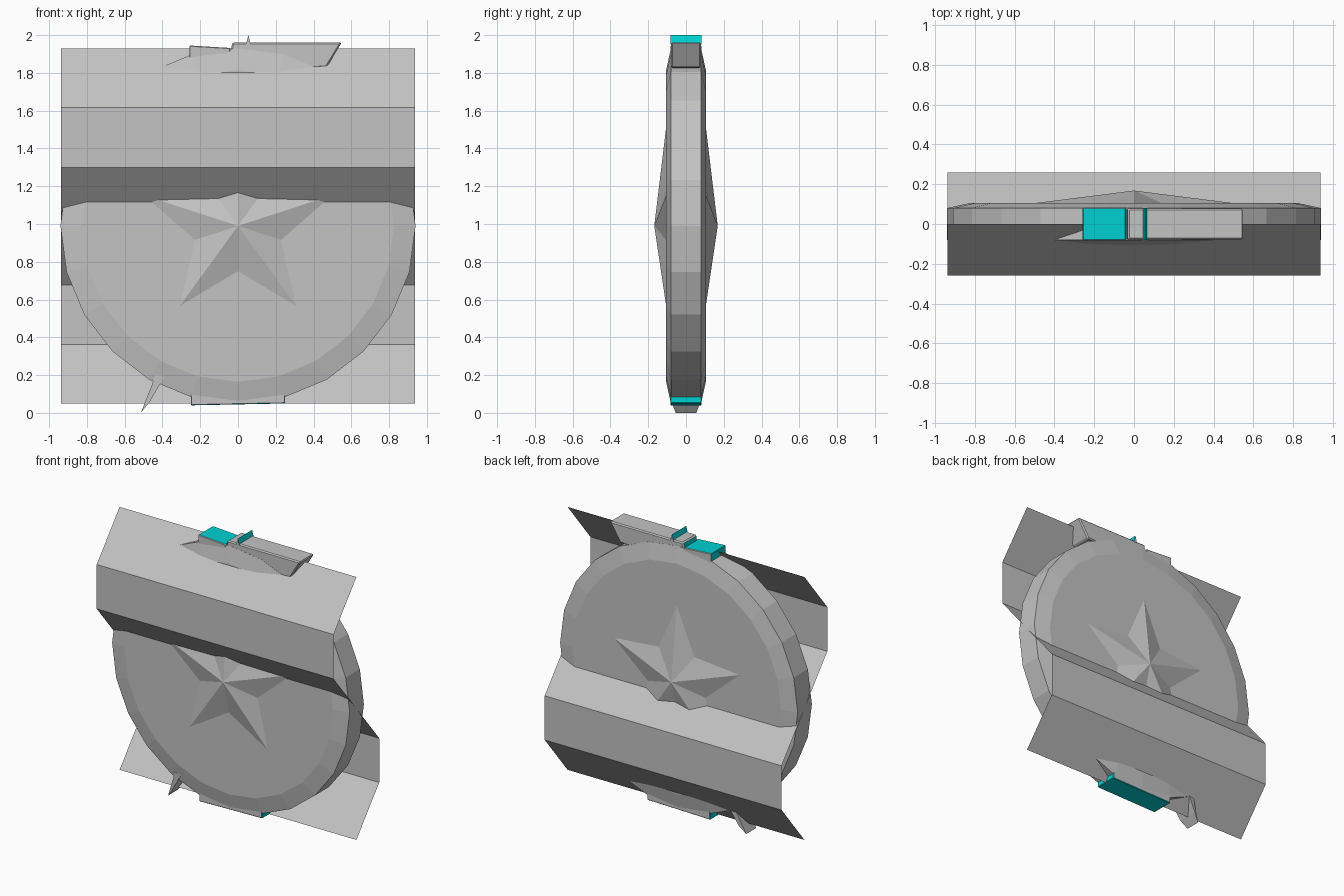
import bpy, bmesh, math

if "Cube" in bpy.data.objects:
    bpy.data.objects.remove(bpy.data.objects["Cube"])

CZ = 0.99  # height of the disc centre


def material(name, rgb):
    m = bpy.data.materials.new(name)
    m.diffuse_color = (*rgb, 1.0)
    m.use_nodes = True
    m.node_tree.nodes["Principled BSDF"].inputs["Base Color"].default_value = m.diffuse_color
    return m


GREY = material("grey", (0.55, 0.55, 0.55))
TEAL = material("teal", (0.0, 0.64, 0.65))


def finish(name, bm, mats=(GREY,), closed=True):
    if closed:
        bmesh.ops.recalc_face_normals(bm, faces=bm.faces)
    me = bpy.data.meshes.new(name)
    bm.to_mesh(me)
    bm.free()
    for m in mats:
        me.materials.append(m)
    ob = bpy.data.objects.new(name, me)
    bpy.context.collection.objects.link(ob)
    return ob


def loft(rings, caps=True):
    """Skin a list of equal-length rings of points."""
    bm = bmesh.new()
    vs = [[bm.verts.new(p) for p in r] for r in rings]
    for a, b in zip(vs, vs[1:]):
        for i in range(len(a)):
            j = (i + 1) % len(a)
            bm.faces.new((a[i], a[j], b[j], b[i]))
    if caps:
        bm.faces.new(vs[0])
        bm.faces.new(vs[-1])
    return bm


def plate(name, profile, depth, teal_rule=None, bevel=0.0):
    """Extrude an (x, z[, half depth]) profile through y."""
    half = [p[2] if len(p) > 2 else depth for p in profile]
    bm = loft([[(p[0], s * h, p[1]) for p, h in zip(profile, half)] for s in (-1, 1)])
    bmesh.ops.recalc_face_normals(bm, faces=bm.faces)
    if teal_rule:
        for f in bm.faces:
            f.material_index = int(teal_rule(f))
    ob = finish(name, bm, (GREY, TEAL))
    if bevel:
        mod = ob.modifiers.new("edge bevel", 'BEVEL')
        mod.width = bevel
        mod.segments = 1
    return ob


# Disc with chamfered rim
def circle(r, y, n=24):
    return [(r * math.cos(2 * math.pi * i / n), y, CZ + r * math.sin(2 * math.pi * i / n))
            for i in range(n)]


finish("disc", loft([circle(0.825, -0.105), circle(0.94, -0.08),
                     circle(0.94, 0.08), circle(0.825, 0.105)]))

# Raised five-pointed stars on both faces
for name, s in (("front_star", -1), ("back_star", 1)):
    bm = bmesh.new()
    apex = bm.verts.new((0, s * 0.168, CZ))
    ring = []
    for i in range(10):
        r = 0.54 if i % 2 == 0 else 0.247
        a = math.pi / 2 + i * math.pi / 5
        ring.append(bm.verts.new((r * math.cos(a), s * 0.103, CZ + r * math.sin(a))))
    for i in range(10):
        bm.faces.new((apex, ring[i], ring[(i + 1) % 10]))
    bm.faces.new(ring)
    finish(name, bm)

# Thin folded sheet weaving from the front to the back of the disc
bm = bmesh.new()
folds = [(0, 1.93), (-0.258, 1.617), (-0.258, 1.30), (0.258, 0.678), (0.258, 0.362), (0, 0.05)]
rows = [[bm.verts.new((x, y, z)) for x in (-0.937, 0.937)] for y, z in folds]
for a, b in zip(rows, rows[1:]):
    bm.faces.new((a[0], b[0], b[1], a[1]))
finish("folded_sheet", bm, closed=False)


def is_rim(f):
    return abs(f.normal.y) < 0.7


# Top bar, teal only on its left end
plate("top_bar", [(-0.05, 1.86), (-0.03, 1.962), (0.55, 1.962), (0.47, 1.83), (0.33, 1.82)],
      0.079, lambda f: f.normal.x < -0.7, 0.008)
# Top left block with teal rim
plate("top_left_block", [(-0.258, 1.86), (-0.258, 1.945), (-0.04, 1.932), (-0.04, 1.86)],
      0.083, is_rim, 0.004)
# Slim teal fin across the bar
plate("top_fin", [(0.042, 1.95), (0.055, 2.0), (0.068, 1.95)], 0.081, is_rim)
# Bottom block with teal rim
plate("bottom_block", [(-0.25, 0.125), (-0.25, 0.04), (0.25, 0.05), (0.25, 0.125)],
      0.083, is_rim, 0.004)
# Slanted shard at the lower left
plate("bottom_shard", [(-0.515, 0.0, 0.055), (-0.455, 0.15, 0.082), (-0.44, 0.2, 0.09),
                       (-0.38, 0.2, 0.09), (-0.405, 0.165, 0.088), (-0.47, 0.055, 0.075)], 0.08)
